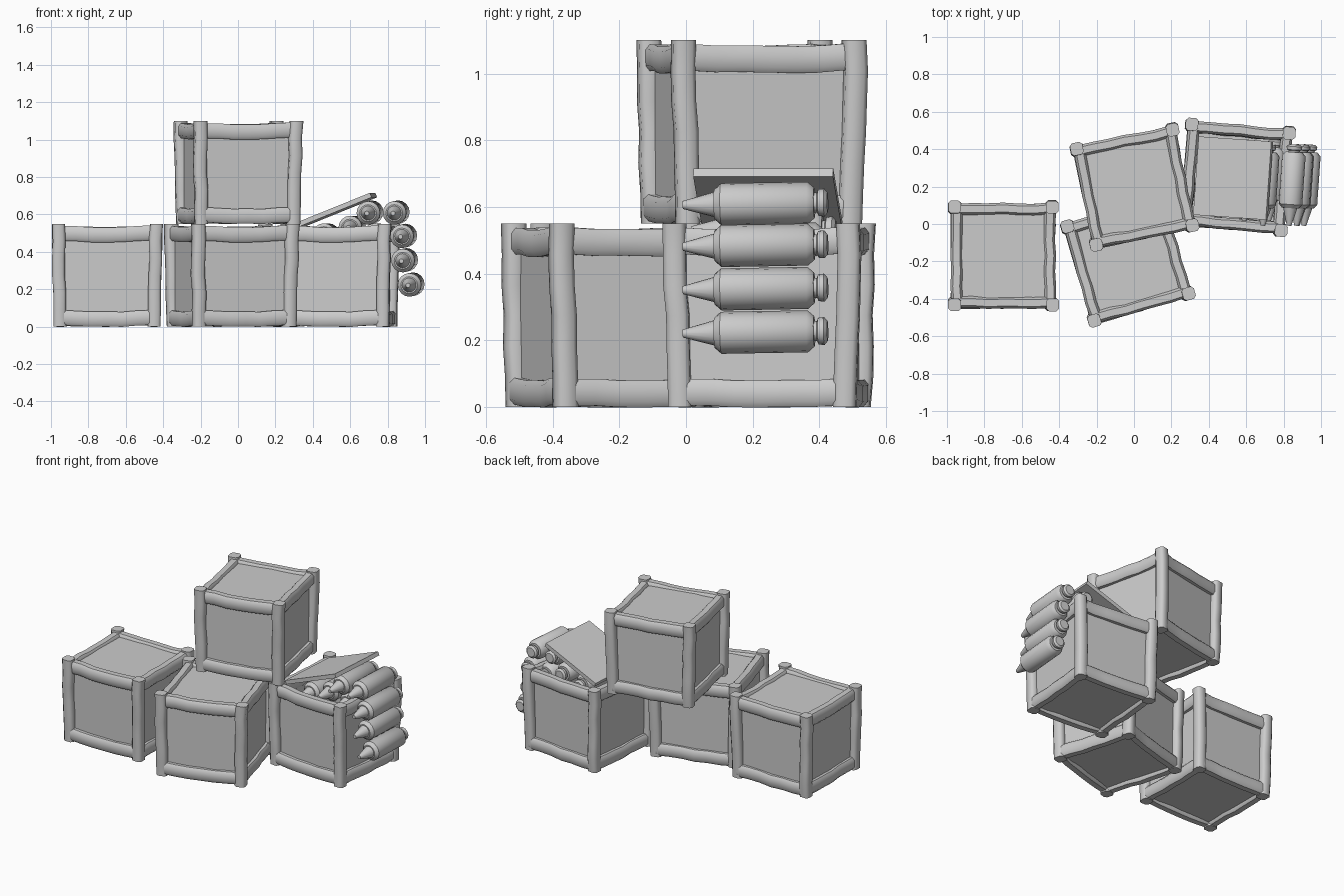
import bpy, bmesh, math, random
from mathutils import Vector, Matrix

if "Cube" in bpy.data.objects:
    bpy.data.objects.remove(bpy.data.objects["Cube"])

grey = bpy.data.materials.new("plain_grey")
grey.use_nodes = True
GREY = (0.6, 0.6, 0.6, 1)
grey.diffuse_color = GREY
grey.node_tree.nodes["Principled BSDF"].inputs["Base Color"].default_value = GREY


def finish(bm, name, matrix, smooth=None):
    bmesh.ops.recalc_face_normals(bm, faces=bm.faces)
    mesh = bpy.data.meshes.new(name)
    bm.to_mesh(mesh)
    bm.free()
    mesh.materials.append(grey)
    ob = bpy.data.objects.new(name, mesh)
    bpy.context.collection.objects.link(ob)
    ob.matrix_world = matrix
    if smooth:
        bpy.ops.object.select_all(action='DESELECT')
        ob.select_set(True)
        bpy.context.view_layer.objects.active = ob
        bpy.ops.object.shade_smooth_by_angle(angle=math.radians(smooth))
    return ob


def beam(bm, centres, u, v, hu, hv):
    """Loft a bevelled rectangle (half sizes hu, hv) along the centres."""
    c = 0.6
    section = [(1, -c), (1, c), (c, 1), (-c, 1), (-1, c), (-1, -c), (-c, -1), (c, -1)]
    rings = [[bm.verts.new(p + u * a * hu + v * b * hv) for a, b in section] for p in centres]
    for r, s in zip(rings, rings[1:]):
        for i in range(8):
            j = (i + 1) % 8
            bm.faces.new((r[i], r[j], s[j], s[i]))
    bm.faces.new(rings[0])
    bm.faces.new(rings[-1])


def crate(name, x, y, z, turn, open_top=False):
    rng = random.Random(3)
    place = Matrix.Translation((x, y, z)) @ Matrix.Rotation(math.radians(turn), 4, 'Z')
    X, Y, Z = Vector((1, 0, 0)), Vector((0, 1, 0)), Vector((0, 0, 1))

    # corner posts, flaring outward at the top
    bm = bmesh.new()
    for sx in (-1, 1):
        for sy in (-1, 1):
            pts = []
            for i in range(7):
                t = i / 6
                r = 0.25 + 0.012 * t
                pts.append(Vector((sx * r + rng.uniform(-.004, .004),
                                   sy * r + rng.uniform(-.004, .004), 0.55 * t)))
            beam(bm, pts, X, Y, 0.034, 0.034)
    finish(bm, name + "_posts", place, 50)

    # wavy rails along the top and bottom edges
    bm = bmesh.new()
    for along, across in ((X, Y), (Y, X)):
        for side in (-1, 1):
            for h in (0.047, 0.499):
                pts = []
                for i in range(7):
                    t = i / 3 - 1
                    pts.append(along * (0.245 * t)
                               + across * side * (0.25 + rng.uniform(-.006, .004))
                               + Z * (h - 0.006 * (1 - t * t) + rng.uniform(-.003, .003)))
                beam(bm, pts, across, Z, 0.031, 0.04)
    finish(bm, name + "_rails", place, 50)

    # panelled box inside the frame
    bm = bmesh.new()
    bmesh.ops.create_cube(bm, size=1, matrix=Matrix.Translation((0, 0, 0.27))
                          @ Matrix.Diagonal((0.5, 0.5, 0.5, 1)))
    if open_top:
        bm.faces.ensure_lookup_table()
        top = max(bm.faces, key=lambda f: f.calc_center_median().z)
        bmesh.ops.delete(bm, geom=[top], context='FACES_ONLY')
    box = finish(bm, name + "_panels", place)
    if open_top:
        wall = box.modifiers.new("wall", 'SOLIDIFY')
        wall.thickness = 0.03
        wall.offset = -1


crate("left_crate", -0.70, -0.17, 0, 0)
crate("middle_crate", -0.035, -0.193, 0, 16)
crate("upper_crate", 0.0, 0.197, 0.55, 11.5)
crate("open_crate", 0.545, 0.25, 0, -5, True)

# loose lid leaning on the open crate
bm = bmesh.new()
bmesh.ops.create_cube(bm, size=1, matrix=Matrix.Diagonal((0.42, 0.42, 0.026, 1)))
finish(bm, "crate_lid", Matrix.Translation((0.53, 0.245, 0.625))
       @ Matrix.Rotation(math.radians(-4), 4, 'Z') @ Matrix.Rotation(math.radians(-22), 4, 'Y'))

# canisters: lathed profile of (length, radius), pointed nose to the front
PROFILE = [(-.235, 0), (-.235, .012), (-.14, .038), (-.14, .045), (-.12, .063), (.14, .063),
           (.16, .046), (.16, .03), (.168, .03), (.172, .04), (.19, .042), (.2, .03), (.2, 0)]


def canister(name, x, y, z, turn, tilt=0):
    bm = bmesh.new()
    n = 16
    verts = [bm.verts.new((r, l, 0)) for l, r in PROFILE]
    edges = [bm.edges.new(pair) for pair in zip(verts, verts[1:])]
    bmesh.ops.spin(bm, geom=verts + edges, cent=(0, 0, 0), axis=(0, 1, 0),
                   angle=2 * math.pi, steps=n, use_merge=True)
    bmesh.ops.remove_doubles(bm, verts=bm.verts, dist=0.0005)
    finish(bm, name, Matrix.Translation((x, y, z)) @ Matrix.Rotation(math.radians(turn), 4, 'Z')
           @ Matrix.Rotation(math.radians(tilt), 4, 'X'), 40)


# stack spilling over the right-hand wall
for i, (x, z) in enumerate([(0.705, 0.61), (0.845, 0.61), (0.885, 0.485), (0.89, 0.355), (0.925, 0.225)]):
    canister(f"spilled_canister_{i + 1}", x, 0.225, z, -4, 1)
# row inside the open crate
for i, (x, z) in enumerate([(0.61, 0.53), (0.74, 0.49), (0.47, 0.49), (0.40, 0.37)]):
    canister(f"stored_canister_{i + 1}", x, 0.25, z, -5)
